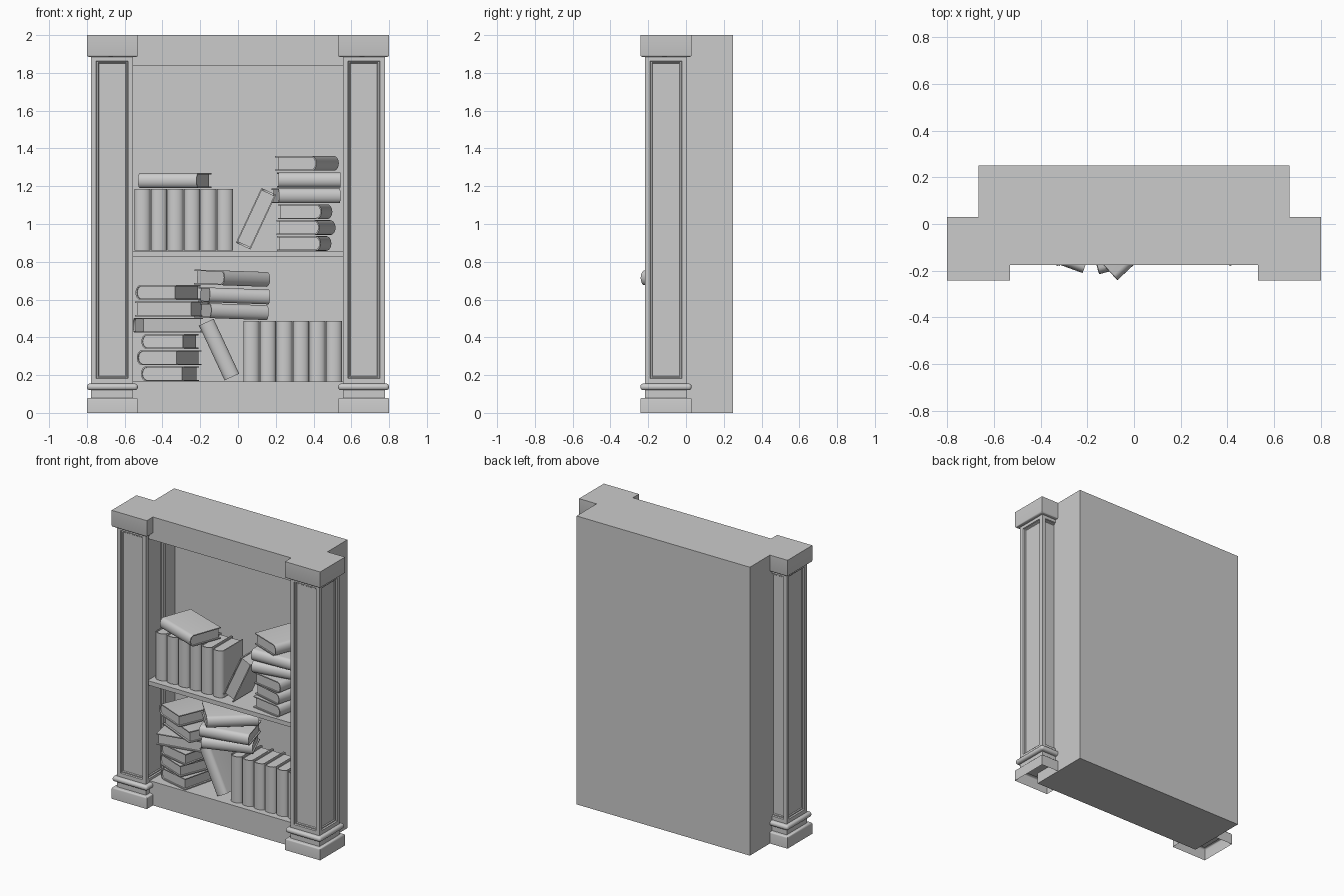
import bpy, bmesh, math
from math import radians, sin, cos, pi
from mathutils import Matrix, Vector

if "Cube" in bpy.data.objects:
    bpy.data.objects.remove(bpy.data.objects["Cube"])


def finish(bm, name):
    bmesh.ops.recalc_face_normals(bm, faces=bm.faces)
    me = bpy.data.meshes.new(name)
    bm.to_mesh(me)
    bm.free()
    ob = bpy.data.objects.new(name, me)
    bpy.context.collection.objects.link(ob)
    return ob


def box_bm(x0, x1, y0, y1, z0, z1):
    bm = bmesh.new()
    m = Matrix.Translation(((x0 + x1) / 2, (y0 + y1) / 2, (z0 + z1) / 2))
    m = m @ Matrix.Diagonal((x1 - x0, y1 - y0, z1 - z0, 1))
    bmesh.ops.create_cube(bm, size=1, matrix=m)
    return bm


def box(name, *b):
    return finish(box_bm(*b), name)


def round_box(name, b, r, seg, pick, open_bottom=False):
    """Box with the edges accepted by pick(mid_z) rounded."""
    bm = box_bm(*b)
    bm.normal_update()
    if open_bottom:
        low = [f for f in bm.faces if f.normal.z < -0.9]
        bmesh.ops.delete(bm, geom=low, context='FACES_ONLY')
    edges = [e for e in bm.edges if pick((e.verts[0].co.z + e.verts[1].co.z) / 2)]
    bmesh.ops.bevel(bm, geom=edges, offset=r, segments=seg, profile=0.5, affect='EDGES')
    return finish(bm, name)


# Carcass: solid plinth and frieze, thin sides, back and one shelf
FRONT, BACK, HALF, T = -0.175, 0.25, 0.665, 0.025
box("bottom_plinth", -HALF, HALF, FRONT, BACK, 0, 0.165)
box("top_frieze", -HALF, HALF, FRONT, BACK, 1.84, 2)
box("back_panel", -HALF, HALF, BACK - T, BACK, 0.165, 1.84)
box("middle_shelf", -HALF + T, HALF - T, FRONT, BACK - T, 0.825, 0.855)
for s, side in ((-1, "left"), (1, "right")):
    a, b = sorted((s * (HALF - T), s * HALF))
    box(side + "_wall", a, b, FRONT, BACK - T, 0.165, 1.84)

# Corner posts: panelled shaft, neck, moulded ring, plinth block and capital
for s, side in ((-1, "left"), (1, "right")):
    nx = sorted((s * 0.555, s * 0.777))
    wx = sorted((s * 0.53, s * 0.80))
    ny, wy = (-0.217, 0.005), (-0.242, 0.03)
    bm = box_bm(*nx, *ny, 0.155, 1.89)
    bm.normal_update()
    panels = [f for f in bm.faces if abs(f.normal.z) < 0.5]
    for thick, depth in ((0.037, 0), (0.004, -0.010), (0.010, 0), (0.006, -0.006)):
        bmesh.ops.inset_individual(bm, faces=panels, thickness=thick, depth=depth)
    finish(bm, side + "_post_shaft")
    box(side + "_post_neck", *nx, *ny, 0.075, 0.125)
    round_box(side + "_post_ring", (*wx, *wy, 0.12, 0.155), 0.016, 4, lambda z: True)
    round_box(side + "_post_block", (*wx, *wy, 0, 0.08), 0.010, 3, lambda z: z > 0.07, True)
    round_box(side + "_post_capital", (*wx, *wy, 1.885, 2), 0.010, 3, lambda z: z < 1.89)


# Books: U-shaped cover with rounded spine (towards -y) around a page block
def book(name, t, h, d, matrix):
    bm = bmesh.new()
    bulge, c, n = 0.028, 0.007, 10

    def arc(rx, ry):
        y = -d / 2 + bulge
        return [(rx * cos(pi * i / n), y - ry * sin(pi * i / n)) for i in range(n + 1)]

    def bridge(rings, closed):
        k = len(rings[0])
        for r, q in zip(rings, rings[1:]):
            for i in range(k if closed else k - 1):
                j = (i + 1) % k
                bm.faces.new((r[i], r[j], q[j], q[i]))

    def ring(pts, z):
        return [bm.verts.new((x, y, z)) for x, y in pts]

    w = t / 2
    outer = [(w, d / 2)] + arc(w, bulge) + [(-w, d / 2)]
    inner = [(w - c, d / 2)] + arc(w - c, bulge - c) + [(-w + c, d / 2)]
    o0, o1 = ring(outer, -h / 2), ring(outer, h / 2)
    i1, i0 = ring(inner, h / 2), ring(inner, -h / 2)
    bridge([o0, o1, i1, i0, o0], False)
    for k in (0, -1):
        bm.faces.new((o0[k], o1[k], i1[k], i0[k]))
    page = [(x, min(y, d / 2 - 0.012)) for x, y in inner]
    p0, p1 = ring(page, -h / 2 + 0.009), ring(page, h / 2 - 0.009)
    bridge([p0, p1], True)
    bm.faces.new(p0)
    bm.faces.new(p1)
    bm.transform(matrix)
    return finish(bm, name)


H, D, TH = 0.33, 0.235, 0.078


def lying(name, x, z, yaw, front=-0.165, roll=0):
    """Flat book: x and z centre, yaw of the spine, y of its nearest corner."""
    a = radians(yaw)
    y = front + (H * abs(sin(a)) + D * abs(cos(a))) / 2
    m = (Matrix.Translation((x, y, z)) @ Matrix.Rotation(radians(roll), 4, 'Y')
         @ Matrix.Rotation(a, 4, 'Z') @ Matrix.Rotation(pi / 2, 4, 'Y'))
    book(name, TH, H, D, m)


def leaning(name, x, z, lean, yaw):
    m = (Matrix.Translation((x, -0.03, z)) @ Matrix.Rotation(radians(lean), 4, 'Y')
         @ Matrix.Rotation(radians(yaw), 4, 'Z'))
    book(name, 0.085, 0.32, D, m)


# Upright rows
for row, x0, z0, h in (("upper", -0.55, 0.86, 0.325), ("lower", 0.027, 0.167, 0.32)):
    for i in range(6):
        pos = (x0 + 0.0875 * (i + 0.5), -0.14 + D / 2, z0 + h / 2)
        book(f"{row}_row_book_{i + 1}", 0.085, h, D, Matrix.Translation(pos))
lying("upper_row_top_book", -0.335, 1.23, -20, -0.21)

# Leaning books
leaning("upper_leaning_book", 0.095, 1.028, 25, 180)
leaning("lower_leaning_book", -0.1, 0.335, -25, 0)

# Stacks of lying books: (x, z, yaw, nearest y)
stacks = {
    "upper_right_stack": [(0.35, 0.897, 80, -0.165), (0.36, 0.981, 75, -0.165),
                          (0.355, 1.065, 80, -0.165), (0.36, 1.149, 10, -0.165),
                          (0.375, 1.233, 2, -0.165), (0.365, 1.321, 69, -0.18)],
    "lower_left_stack": [(-0.36, 0.207, -104, -0.17), (-0.365, 0.292, -112, -0.18),
                         (-0.36, 0.378, -103, -0.17), (-0.37, 0.464, 192, -0.17),
                         (-0.345, 0.55, 155, -0.185), (-0.37, 0.637, -113, -0.18)],
    "middle_stack": [(-0.035, 0.537, 23, -0.205), (-0.02, 0.62, 15, -0.215),
                     (-0.03, 0.713, 43, -0.24)],
}
for name, books in stacks.items():
    for i, (x, z, yaw, front) in enumerate(books):
        lying(f"{name}_book_{i + 1}", x, z, yaw, front, 2 if name[0] == "m" else 0)

# Smooth rounded parts, keep corners sharp
bpy.ops.object.select_all(action='SELECT')
bpy.context.view_layer.objects.active = bpy.context.selected_objects[0]
bpy.ops.object.shade_smooth_by_angle(angle=radians(32))
